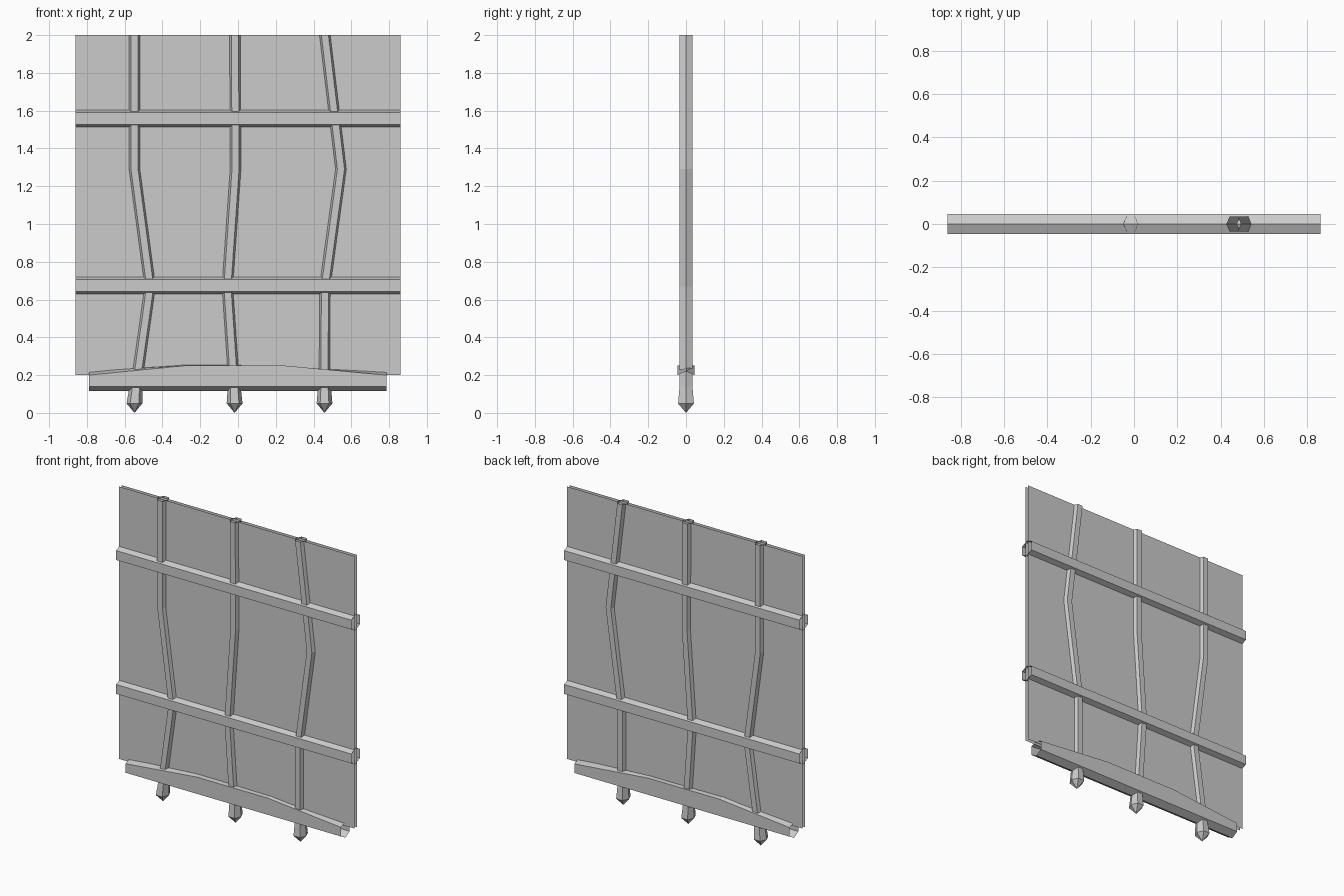
import bpy

cube = bpy.data.objects.get("Cube")
if cube:
    bpy.data.objects.remove(cube)

grey = bpy.data.materials.new("plain_grey")
grey.use_nodes = True
COLOUR = (0.6, 0.6, 0.6, 1)
grey.diffuse_color = COLOUR
grey.node_tree.nodes["Principled BSDF"].inputs["Base Color"].default_value = COLOUR


def add_mesh(name, verts, faces):
    mesh = bpy.data.meshes.new(name)
    mesh.from_pydata(verts, [], faces)
    mesh.materials.append(grey)
    mesh.update()
    obj = bpy.data.objects.new(name, mesh)
    bpy.context.collection.objects.link(obj)
    return obj


def add_tube(name, rings, tip=None):
    """Open tube through equal rings, optionally closed to a point."""
    n = len(rings[0])
    verts = [v for ring in rings for v in ring]
    faces = []
    for r in range(len(rings) - 1):
        for i in range(n):
            j = (i + 1) % n
            faces.append((r * n + i, r * n + j, (r + 1) * n + j, (r + 1) * n + i))
    if tip:
        base = (len(rings) - 1) * n
        verts.append(tip)
        faces += [(base + i, base + (i + 1) % n, len(verts) - 1) for i in range(n)]
    return add_mesh(name, verts, faces)


def post_ring(x, z, s):
    """Six-sided section with its points to the left and right."""
    h, f = s, s * 0.55
    return [(x + h, 0, z), (x + f, -s, z), (x - f, -s, z),
            (x - h, 0, z), (x - f, s, z), (x + f, s, z)]


def bar_ring(x, d, bottom, low, high, top):
    """Six-sided section with its points at the top and bottom."""
    return [(x, 0, bottom), (x, d, low), (x, d, high),
            (x, 0, top), (x, -d, high), (x, -d, low)]


HALF = 0.86

# Thin double-sided panel, open around its edge
for name, y, order in (("front_panel", -0.012, (0, 1, 2, 3)),
                       ("back_panel", 0.012, (3, 2, 1, 0))):
    corners = [(-HALF, y, 0.2), (HALF, y, 0.2), (HALF, y, 2), (-HALF, y, 2)]
    add_mesh(name, corners, [order])

# Bent posts with pointed feet
HEIGHTS = (2, 1.29, 0.67, 0.14, 0.05)
SIZES = (0.034, 0.034, 0.034, 0.034, 0.042)
POSTS = {
    "right_post": (-0.548, -0.548, -0.465, -0.54, -0.548),
    "middle_post": (-0.016, -0.013, -0.056, -0.02, -0.018),
    "left_post": (0.46, 0.545, 0.46, 0.458, 0.458),
}
for name, xs in POSTS.items():
    rings = [post_ring(x, z, s) for x, z, s in zip(xs, HEIGHTS, SIZES)]
    add_tube(name, rings, tip=(xs[-1], 0, 0))

# Straight crossbars
for name, z in (("lower_crossbar", 0.675), ("upper_crossbar", 1.56)):
    add_tube(name, [bar_ring(x, 0.045, z - 0.052, z - 0.032, z + 0.03, z + 0.05)
                    for x in (-HALF, HALF)])

# Bowed bottom rail
RAIL = ((-0.79, 0.2, 0.22), (-0.28, 0.25, 0.255), (0.25, 0.25, 0.25), (0.785, 0.2, 0.22))
add_tube("bottom_rail", [bar_ring(x, 0.045, 0.115, 0.14, high, top)
                         for x, high, top in RAIL])
